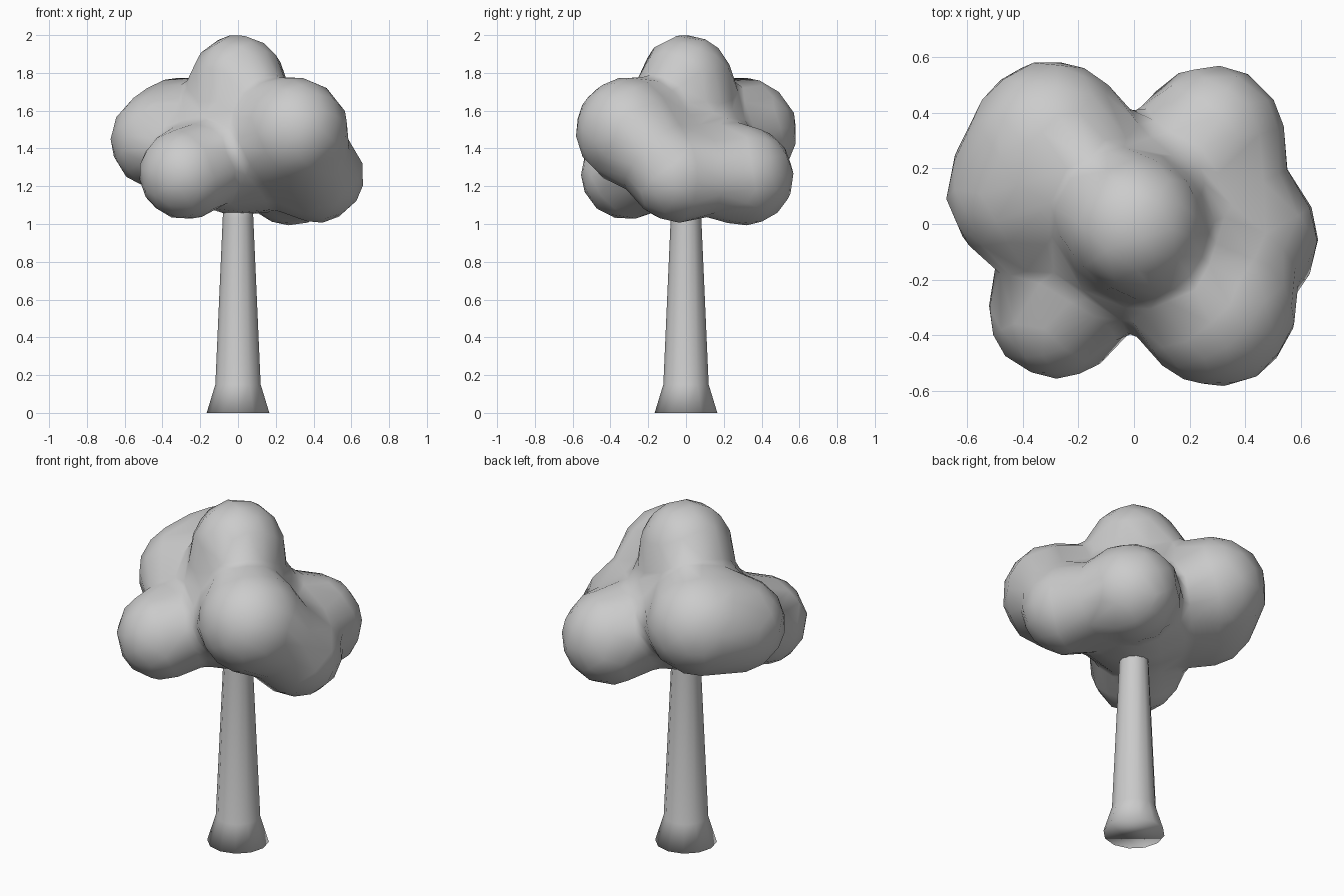
import bpy
import bmesh
import math
from mathutils import Vector

old = bpy.data.objects.get("Cube")
if old:
    bpy.data.objects.remove(old, do_unlink=True)

# One plain material for the whole tree
GREY = (0.6, 0.6, 0.6, 1.0)
grey = bpy.data.materials.new("plain grey")
grey.use_nodes = True
grey.diffuse_color = GREY
shader = next(n for n in grey.node_tree.nodes if n.type == 'BSDF_PRINCIPLED')
shader.inputs["Base Color"].default_value = GREY


def add_object(name, bm):
    """Turn a bmesh into a smooth-shaded object."""
    bmesh.ops.recalc_face_normals(bm, faces=bm.faces)
    for face in bm.faces:
        face.smooth = True
    mesh = bpy.data.meshes.new(name)
    bm.to_mesh(mesh)
    bm.free()
    mesh.materials.append(grey)
    obj = bpy.data.objects.new(name, mesh)
    bpy.context.collection.objects.link(obj)
    return obj


# Trunk: flared foot and tapering stem, as (radius, height) rings
def build_trunk(profile, sides):
    bm = bmesh.new()
    rings = []
    for radius, z in profile:
        angles = [math.tau * i / sides for i in range(sides)]
        rings.append([bm.verts.new((radius * math.cos(a), radius * math.sin(a), z))
                      for a in angles])
    for low, high in zip(rings, rings[1:]):
        for i in range(sides):
            j = (i + 1) % sides
            bm.faces.new((low[i], low[j], high[j], high[i]))
    bm.faces.new(rings[0][::-1])
    bm.faces.new(rings[-1])
    return add_object("trunk", bm)


build_trunk([(0.166, 0), (0.12, 0.15), (0.081, 1.03), (0.073, 1.25)], 12)

# Foliage: soft lobes melted together, as (centre, radius)
CORE = Vector((0, 0, 1.38))
LOBES = [
    (CORE, 0.325),                            # core
    (Vector((0, 0, 1.76)), 0.238),            # crown
    (Vector((0.3, -0.305, 1.495)), 0.277),    # front left
    (Vector((0.28, 0.31, 1.255)), 0.257),     # back left
    (Vector((0.425, -0.05, 1.25)), 0.235),    # left side
    (Vector((-0.28, -0.315, 1.265)), 0.238),  # front right
    (Vector((-0.3, 0.31, 1.49)), 0.274),      # back right
    (Vector((-0.42, 0.105, 1.44)), 0.245),    # right side
]
BLEND = 0.06


def distance(point):
    """Soft distance from a point to the blended lobes."""
    total = sum(math.exp(-((point - c).length - r) / BLEND) for c, r in LOBES)
    return -BLEND * math.log(total)


bm = bmesh.new()
bmesh.ops.create_icosphere(bm, subdivisions=5, radius=1)
for vert in bm.verts:
    ray = vert.co.normalized()
    reach = 1.0
    for step in range(40):
        gap = distance(CORE + ray * reach)
        reach -= gap
        if gap < 0.0008:
            break
    vert.co = CORE + ray * reach
foliage = add_object("foliage", bm)

# Coarsen the lobes into broad facets
coarse = foliage.modifiers.new("coarse facets", 'DECIMATE')
coarse.ratio = 0.13
